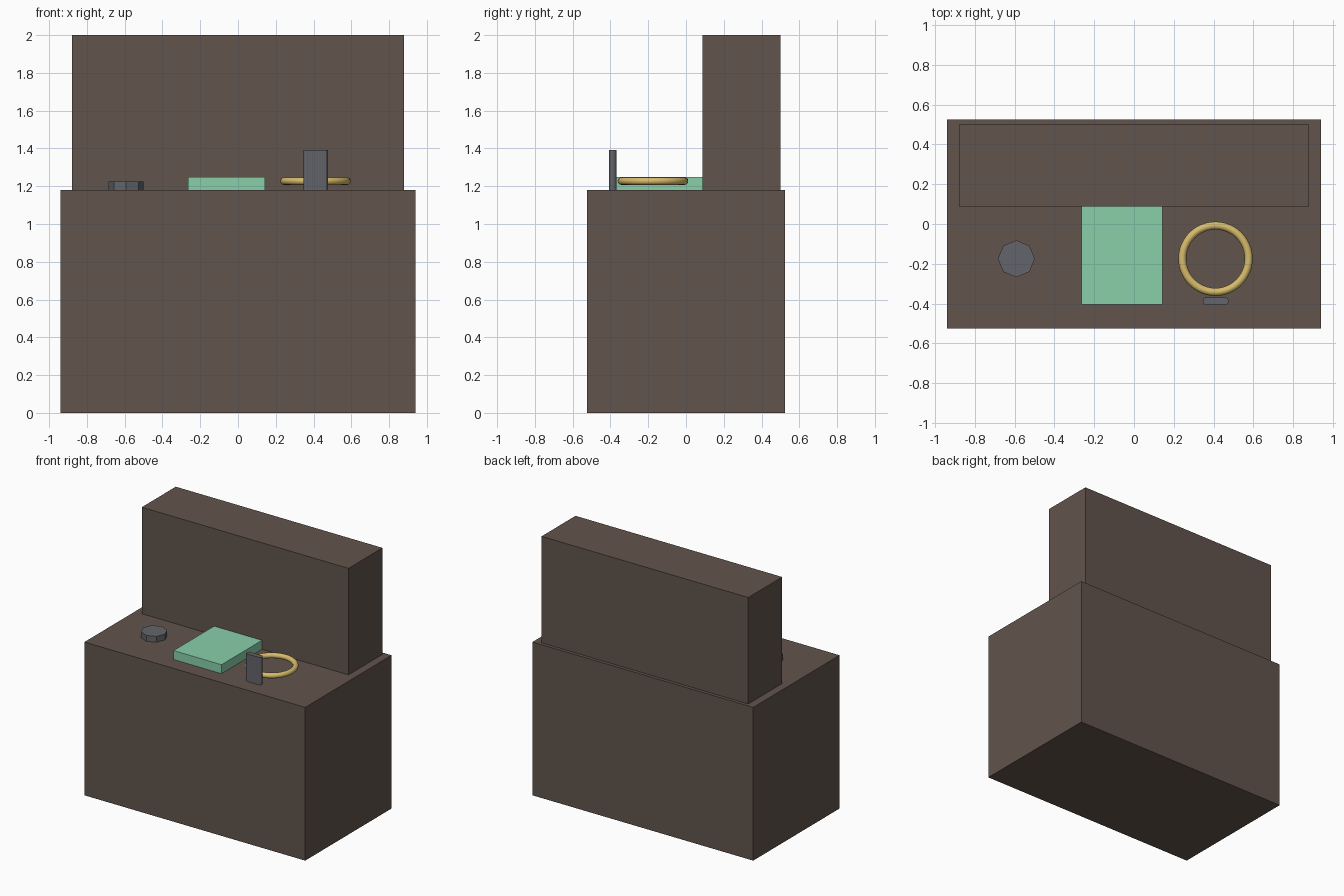
import bpy, bmesh, math

if "Cube" in bpy.data.objects:
    bpy.data.objects.remove(bpy.data.objects["Cube"])


def material(name, rgb):
    m = bpy.data.materials.new(name)
    m.diffuse_color = (*rgb, 1)
    m.use_nodes = True
    m.node_tree.nodes["Principled BSDF"].inputs["Base Color"].default_value = m.diffuse_color
    return m


BROWN = material("brown", (0.122, 0.089, 0.072))
GREEN = material("green", (0.25, 0.63, 0.40))
GOLD = material("gold", (0.68, 0.50, 0.15))
STEEL = material("steel", (0.127, 0.13, 0.147))


def finish(name, mat):
    ob = bpy.context.object
    ob.name = ob.data.name = name
    ob.data.materials.append(mat)
    return ob


def box(name, lo, hi, mat):
    bpy.ops.mesh.primitive_cube_add(size=1, location=[(a + b) / 2 for a, b in zip(lo, hi)])
    ob = finish(name, mat)
    ob.scale = [b - a for a, b in zip(lo, hi)]
    bpy.ops.object.transform_apply(location=False, rotation=False, scale=True)
    return ob


# Main cabinet and raised back block
box("cabinet", (-0.94, -0.525, 0), (0.94, 0.525, 1.18), BROWN)
box("back_panel", (-0.88, 0.087, 1.18), (0.88, 0.50, 2.0), BROWN)

# Green slab on the counter
box("counter_pad", (-0.265, -0.405, 1.18), (0.143, 0.087, 1.249), GREEN)

# Eight-sided knob
bpy.ops.mesh.primitive_cylinder_add(vertices=8, radius=0.093, depth=0.045,
                                    location=(-0.592, -0.175, 1.2025))
finish("knob", STEEL)

# Gold ring
bpy.ops.mesh.primitive_torus_add(major_radius=0.167, minor_radius=0.02,
                                 major_segments=48, minor_segments=12,
                                 location=(0.41, -0.175, 1.227))
finish("ring", GOLD)
bpy.ops.object.shade_smooth()

# Upright round-ended plate with fine vertical ribs
cx, cy, half, r = 0.411, -0.388, 0.046, 0.0195
profile = []
for side in (1, -1):
    for i in range(7):
        a = math.radians(-90 + 30 * i)
        profile.append((cx + side * (half + r * math.cos(a)), cy + side * r * math.sin(a)))
    for i in range(1, 14):
        t = half - 2 * half * i / 14
        depth = r - (0.002 if i % 2 else 0)
        profile.append((cx + side * t, cy + side * depth))
bm = bmesh.new()
face = bm.faces.new([bm.verts.new((x, y, 1.18)) for x, y in profile])
top = bmesh.ops.extrude_face_region(bm, geom=[face])["geom"]
bmesh.ops.translate(bm, vec=(0, 0, 0.212),
                    verts=[v for v in top if isinstance(v, bmesh.types.BMVert)])
if not any(f.normal.z < -0.9 and f.calc_center_median().z < 1.2 for f in bm.faces):
    bm.faces.new([v for v in face.verts]) if not face.is_valid else None
bmesh.ops.recalc_face_normals(bm, faces=bm.faces)
mesh = bpy.data.meshes.new("ribbed_plate")
bm.to_mesh(mesh)
bm.free()
mesh.materials.append(STEEL)
bpy.context.collection.objects.link(bpy.data.objects.new("ribbed_plate", mesh))
